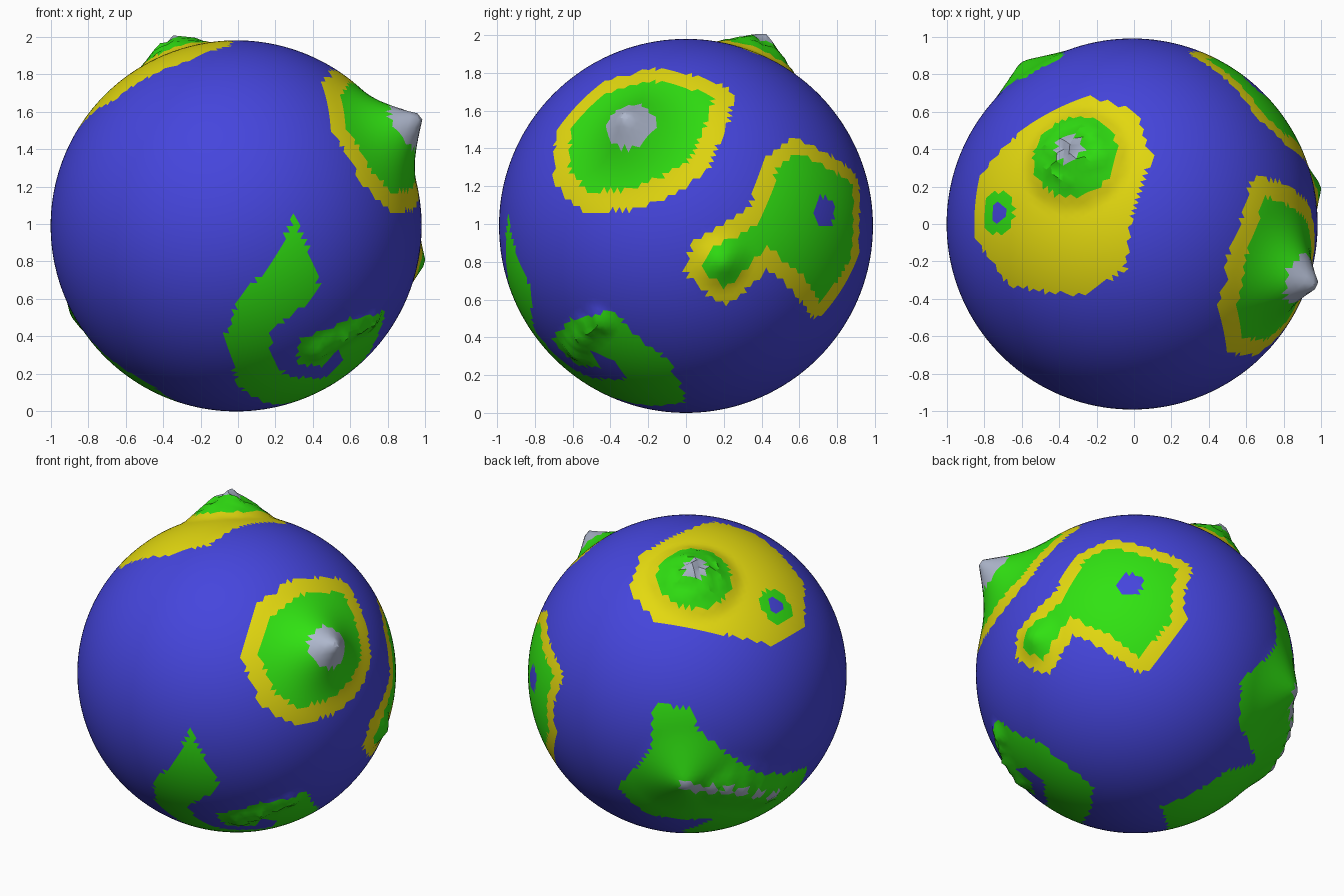
import bpy, bmesh, math, random
from mathutils import Vector
from mathutils.geometry import intersect_point_line

if "Cube" in bpy.data.objects:
    bpy.data.objects.remove(bpy.data.objects["Cube"])

random.seed(4)
RADIUS = 0.99
CENTRE = Vector((-0.01, 0, 0.99))
SEA, SAND, GRASS, ROCK = range(4)

# Sketch sheets: azimuth from the front, elevation, globe centre and globe radius on the sheet
SHEETS = {
    "front": (0, 0, 236, 226, 185),
    "right": (90, 0, 686, 226, 186),
    "top": (0, 90, 1132, 224, 185),
    "back": (215, 25, 687, 674, 158),
    "under": (140, -30, 1135, 674, 158),
}


def on_globe(sheet, px, py):
    """Direction on the unit globe of a point drawn on a sheet."""
    az, el, cx, cy, r = SHEETS[sheet]
    a, e = math.radians(az), math.radians(el)
    h = Vector((math.sin(a), -math.cos(a), 0))
    up = Vector((0, 0, 1))
    u, v = (px - cx) / r, (cy - py) / r
    depth = math.sqrt(max(0, 1 - u * u - v * v))
    p = (Vector((math.cos(a), math.sin(a), 0)) * u
         + (up * math.cos(e) - h * math.sin(e)) * v
         + (h * math.cos(e) + up * math.sin(e)) * depth)
    return p.normalized()


def spaced(sheet, start, end, count):
    """Evenly spaced directions along a line on a sheet."""
    a, b = Vector(start), Vector(end)
    return [on_globe(sheet, *a.lerp(b, i / (count - 1))) for i in range(count)]


class Outline:
    """Closed outline on the globe, tested on a flat stereographic map."""

    def __init__(self, *runs):
        pts = [on_globe(s, *p) for s, *run in runs for p in run]
        self.c = sum(pts, Vector()).normalized()
        self.a = self.c.orthogonal().normalized()
        self.b = self.c.cross(self.a)
        poly = [self.flat(p) for p in pts]
        self.edges = list(zip(poly, poly[1:] + poly[:1]))

    def flat(self, p):
        return Vector((p.dot(self.a), p.dot(self.b))) * 2 / (1 + p.dot(self.c))

    def covers(self, p, margin):
        if p.dot(self.c) < 0.1:
            return False
        q = self.flat(p)
        inside = False
        for s, t in self.edges:
            if (s.y > q.y) != (t.y > q.y) and q.x < s.x + (q.y - s.y) / (t.y - s.y) * (t.x - s.x):
                inside = not inside
            if margin:
                near, k = intersect_point_line(q, s, t)
                near = s if k < 0 else t if k > 1 else near
                if (q - near.to_2d()).length < margin:
                    return True
        return inside


class Disc:
    """Round spot on the globe."""

    def __init__(self, centre, radius):
        self.c, self.r = centre, radius

    def covers(self, p, margin):
        return (p - self.c).length < self.r + margin


paint = []   # colour, shape, margin; later ones cover earlier ones
hills = []   # direction, reach, height, steepness, roughness

# Horn island: grass with a beach band and a tall rock horn
horn = on_globe("right", 635, 135)
land = Outline(("right", (652, 82), (713, 97), (708, 120), (690, 160), (662, 178), (630, 190),
                (590, 193), (570, 172), (572, 130), (605, 95)))
paint += [(SAND, land, 0.115), (GRASS, land, 0), (ROCK, Disc(horn, 0.125), 0)]
hills.append((horn, 0.42, 0.22, 2.5, 0))

# Lake island: grass with a beach band, a lake and a small peak
land = Outline(("under", (1110, 549), (1178, 570), (1170, 592), (1172, 620), (1140, 658),
                (1107, 634), (1070, 618), (1045, 660), (1026, 650), (1028, 634), (1065, 600),
                (1085, 562)))
paint += [(SAND, land, 0.095), (GRASS, land, 0), (SEA, Disc(on_globe("under", 1130, 585), 0.08), 0)]
hills.append((Vector((0.965, 0.19, -0.19)).normalized(), 0.17, 0.062, 1.4, 0))

# Desert: sand with a rough green mound and an oasis
mound = on_globe("top", 1075, 157)
oasis = on_globe("top", 998, 213)
land = Outline(("top", (1085, 96), (1135, 112), (1152, 158), (1133, 210), (1125, 270),
                (1080, 296), (1010, 285), (975, 235), (978, 180), (1020, 133), (1060, 108)))
paint += [(SAND, land, 0), (GRASS, Disc(mound, 0.23), 0), (ROCK, Disc(mound, 0.07), 0),
          (GRASS, Disc(oasis, 0.12), 0), (SEA, Disc(oasis, 0.055), 0)]
hills.append((mound, 0.30, 0.155, 1.2, 0.14))

# Hooked land at the front, with rough hills on its spur
land = Outline(("front", (293, 215), (308, 248), (320, 290), (272, 328), (270, 355), (285, 375),
                (326, 377), (342, 362), (337, 350), (322, 366), (296, 363), (300, 338), (350, 318),
                (385, 309)),
               ("right", (670, 360), (684, 390), (683, 402)),
               ("front", (268, 403), (238, 385), (225, 335), (238, 297), (272, 262)))
paint.append((GRASS, land, 0))
hills += [(d, 0.10, 0.035, 1, 0.25) for d in spaced("front", (318, 350), (370, 320), 5)]

# Ridge land at the back, reaching under the globe, with a rock crest
land = Outline(("back", (655, 703), (692, 708), (697, 728), (755, 770), (806, 766)),
               ("front", (130, 372)),
               ("under", (1165, 829), (1160, 805), (1225, 770)),
               ("back", (714, 817), (645, 812), (617, 785), (650, 750)))
peak = on_globe("back", 685, 776)
crest = spaced("back", (696, 782), (769, 789), 6)
paint.append((GRASS, land, 0))
paint += [(ROCK, Disc(d, 0.04), 0) for d in [peak] + crest]
hills.append((peak, 0.35, 0.10, 1.8, 0))
hills += [(d, 0.24, 0.06, 1.5, 0.08) for d in crest]


def height(p):
    best = 0
    for d, reach, top, power, rough in hills:
        t = 1 - (p - d).length / reach
        if t > 0:
            best = max(best, top * t ** power * (1 + random.uniform(-rough, rough)))
    return min(best, 0.195)


# Globe
bm = bmesh.new()
bmesh.ops.create_icosphere(bm, subdivisions=6, radius=1)
for f in bm.faces:
    p = f.calc_center_median().normalized()
    for colour, shape, margin in paint:
        if shape.covers(p, margin):
            f.material_index = colour
for v in bm.verts:
    p = v.co.normalized()
    v.co = CENTRE + p * (RADIUS + height(p))
mesh = bpy.data.meshes.new("globe")
bm.to_mesh(mesh)
bm.free()
for name, rgb in [("sea blue", (0.06, 0.06, 0.72)), ("sand yellow", (0.78, 0.70, 0.005)),
                  ("grass green", (0.03, 0.76, 0.006)), ("rock grey", (0.42, 0.47, 0.60))]:
    mat = bpy.data.materials.new(name)
    mat.diffuse_color = (*rgb, 1)
    mat.use_nodes = True
    mat.node_tree.nodes["Principled BSDF"].inputs["Base Color"].default_value = mat.diffuse_color
    mesh.materials.append(mat)
globe = bpy.data.objects.new("globe", mesh)
bpy.context.collection.objects.link(globe)
bpy.context.view_layer.objects.active = globe
globe.select_set(True)
bpy.ops.object.shade_smooth_by_angle(angle=math.radians(30))
